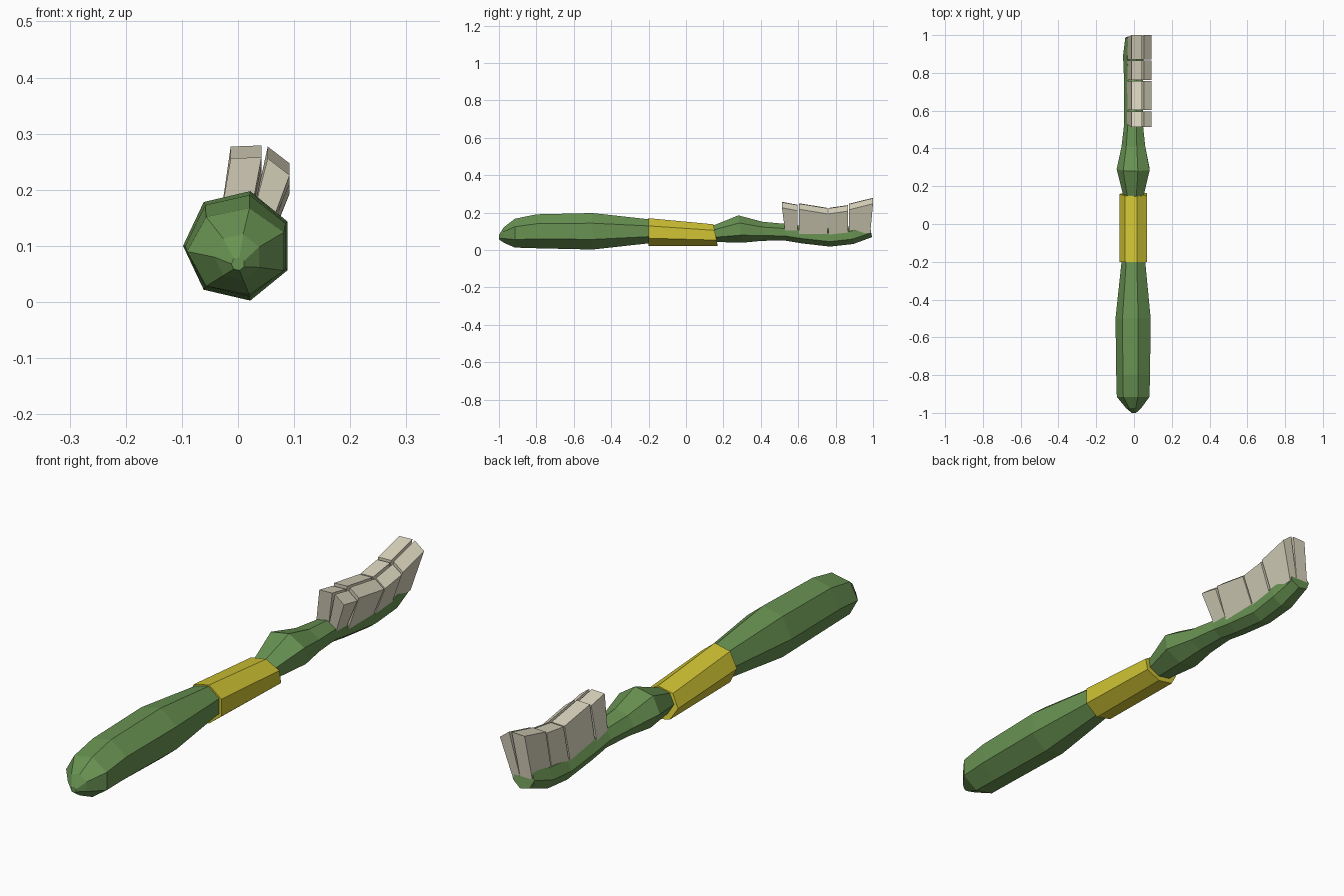
import bpy
from math import pi, cos, sin

cube = bpy.data.objects.get("Cube")
if cube:
    bpy.data.objects.remove(cube)

SIDES = 7


def material(name, rgb):
    mat = bpy.data.materials.new(name)
    mat.use_nodes = True
    color = (*rgb, 1)
    mat.diffuse_color = color
    node = next(n for n in mat.node_tree.nodes if n.type == 'BSDF_PRINCIPLED')
    node.inputs["Base Color"].default_value = color
    node.inputs["Roughness"].default_value = 0.8
    return mat


def add_object(name, verts, faces, mat):
    mesh = bpy.data.meshes.new(name)
    mesh.from_pydata(verts, [], faces)
    mesh.materials.append(mat)
    obj = bpy.data.objects.new(name, mesh)
    bpy.context.collection.objects.link(obj)
    return obj


def loft(name, rings, mat):
    """Closed seven-sided skin; ring = y, centre z, x radius, z radius, lean."""
    verts, faces = [], []
    for y, z, rx, rz, lean in rings:
        for k in range(SIDES):
            a = pi + 2 * pi * k / SIDES
            verts.append((rx * cos(a), y + lean * sin(a), z + rz * sin(a)))
    for r in range(len(rings) - 1):
        for k in range(SIDES):
            a, b = r * SIDES + k, r * SIDES + (k + 1) % SIDES
            faces.append((a, b, b + SIDES, a + SIDES))
    last = (len(rings) - 1) * SIDES
    faces.append(tuple(reversed(range(SIDES))))
    faces.append(tuple(range(last, last + SIDES)))
    return add_object(name, verts, faces, mat)


green = material("green_plastic", (0.14, 0.29, 0.085))
yellow = material("yellow_grip", (0.63, 0.55, 0.034))
cream = material("cream_bristle", (0.70, 0.66, 0.51))

# Handle, neck and head in one skin
loft("handle", [
    (-1.0, 0.068, 0.012, 0.012, 0),
    (-0.975, 0.08, 0.042, 0.042, 0),
    (-0.915, 0.09, 0.091, 0.079, 0),
    (-0.8, 0.1, 0.094, 0.093, 0),
    (-0.5, 0.1, 0.098, 0.1, 0),
    (-0.2, 0.1, 0.066, 0.066, 0),
    (0.15, 0.088, 0.057, 0.046, 0),
    (0.29, 0.112, 0.092, 0.075, -0.01),
    (0.41, 0.1, 0.066, 0.052, 0),
    (0.53, 0.095, 0.052, 0.046, 0),
    (0.62, 0.082, 0.052, 0.048, 0),
    (0.77, 0.066, 0.053, 0.049, 0),
    (0.89, 0.08, 0.058, 0.049, -0.005),
    (0.987, 0.11, 0.046, 0.042, -0.008),
], green)

# Grip sleeve
loft("grip", [
    (-0.2, 0.096, 0.077, 0.076, 0),
    (0.158, 0.079, 0.077, 0.06, -0.012),
], yellow)

# Bristle tufts: bottom y span, top y span, base height, top heights
ROWS = [
    ((0.53, 0.597), (0.513, 0.595), 0.1, (0.258, 0.242)),
    ((0.603, 0.757), (0.603, 0.757), 0.08, (0.25, 0.225)),
    ((0.763, 0.865), (0.763, 0.865), 0.075, (0.225, 0.24)),
    ((0.871, 0.985), (0.871, 1.0), 0.09, (0.247, 0.279)),
]
# Bottom x span, top x span, drop of the inner and outer top edges
COLUMNS = {
    "right": ((-0.04, 0.012), (-0.013, 0.042), (0.002, 0)),
    "left": ((0.012, 0.045), (0.053, 0.092), (0.002, 0.032)),
}
BOX = [(0, 3, 2, 1), (4, 5, 6, 7), (0, 1, 5, 4),
       (1, 2, 6, 5), (2, 3, 7, 6), (3, 0, 4, 7)]

for side, (bottom_x, top_x, drop) in COLUMNS.items():
    for n, (bottom_y, top_y, base, tops) in enumerate(ROWS, 1):
        corners = [(0, 0), (1, 0), (1, 1), (0, 1)]
        verts = [(bottom_x[i], bottom_y[j], base) for i, j in corners]
        verts += [(top_x[i], top_y[j], tops[j] - drop[i]) for i, j in corners]
        add_object(f"{side}_bristle_{n}", verts, BOX, cream)
